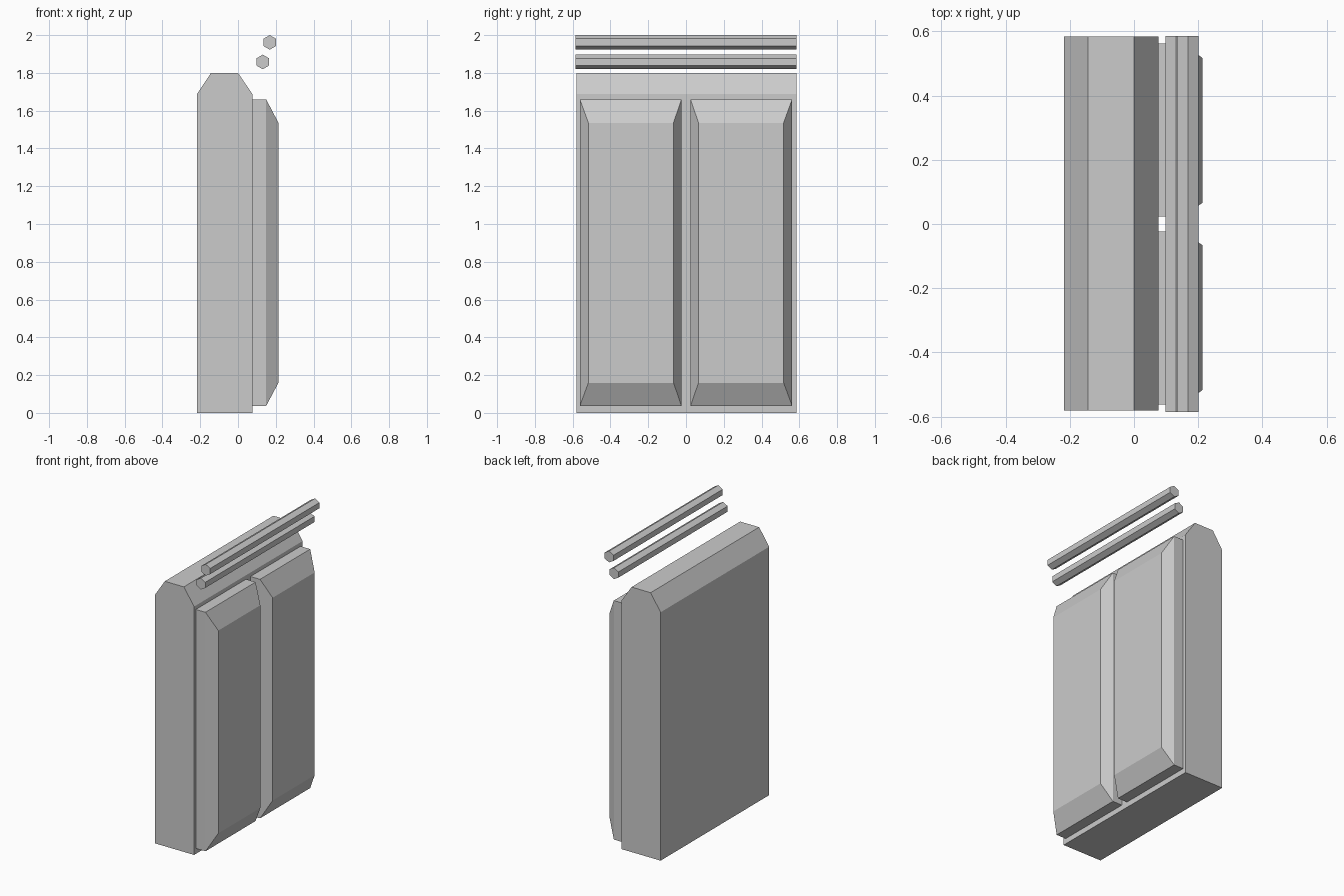
import bpy, bmesh, math

if "Cube" in bpy.data.objects:
    bpy.data.objects.remove(bpy.data.objects["Cube"])


def make_object(name, bm):
    bmesh.ops.recalc_face_normals(bm, faces=bm.faces[:])
    mesh = bpy.data.meshes.new(name)
    bm.to_mesh(mesh)
    bm.free()
    obj = bpy.data.objects.new(name, mesh)
    bpy.context.collection.objects.link(obj)
    return obj


def extrude_profile(name, xz_points, y0, y1):
    """Closed x-z profile extruded along y."""
    bm = bmesh.new()
    face = bm.faces.new([bm.verts.new((x, y0, z)) for x, z in xz_points])
    moved = bmesh.ops.extrude_face_region(bm, geom=[face])["geom"]
    verts = [v for v in moved if isinstance(v, bmesh.types.BMVert)]
    bmesh.ops.translate(bm, verts=verts, vec=(0, y1 - y0, 0))
    return make_object(name, bm)


def raised_panel(name, side):
    """Box with a bevelled front, built from three y-z rectangles."""
    sections = [  # x, y range, z range
        (0.077, 0.024, 0.562, 0.037, 1.66),
        (0.149, 0.024, 0.562, 0.037, 1.66),
        (0.214, 0.066, 0.517, 0.159, 1.536),
    ]
    bm = bmesh.new()
    rings = []
    for x, y0, y1, z0, z1 in sections:
        corners = ((y0, z0), (y1, z0), (y1, z1), (y0, z1))
        rings.append([bm.verts.new((x, side * y, z)) for y, z in corners])
    for a, b in zip(rings, rings[1:]):
        for i in range(4):
            j = (i + 1) % 4
            bm.faces.new((a[i], a[j], b[j], b[i]))
    bm.faces.new(rings[0])
    bm.faces.new(rings[-1])
    return make_object(name, bm)


# Main slab with chamfered top edges
extrude_profile("main_body", [
    (-0.218, 0), (0.077, 0), (0.077, 1.687), (0.0, 1.8),
    (-0.143, 1.8), (-0.218, 1.687)], -0.581, 0.584)

# Pair of raised panels
for label, side in (("left", -1), ("right", 1)):
    raised_panel(label + "_panel", side)

# Two hexagonal rods floating above the panels
for label, cx, cz in (("upper", 0.168, 1.9615), ("lower", 0.131, 1.858)):
    hexagon = [(cx + 0.0385 * math.sin(i * math.pi / 3),
                cz + 0.0385 * math.cos(i * math.pi / 3)) for i in range(6)]
    extrude_profile(label + "_rod", hexagon, -0.586, 0.586)
